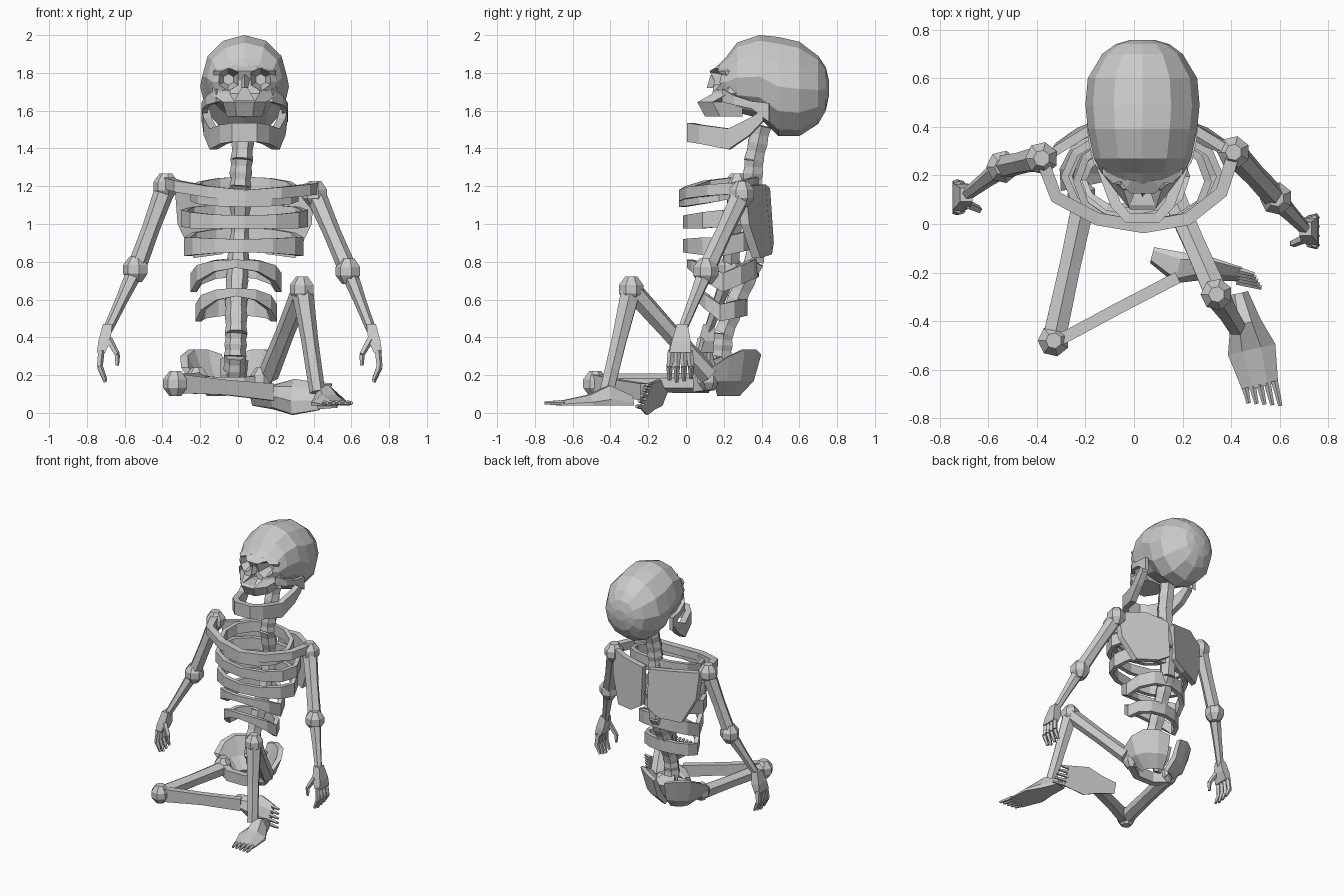
import bpy, bmesh
from math import cos, sin, pi, radians
from mathutils import Vector as V

if "Cube" in bpy.data.objects:
    bpy.data.objects.remove(bpy.data.objects["Cube"])


def loft(name, rings, closed=False):
    """Skin a list of equal-sized point rings; cap the ends unless closed."""
    bm = bmesh.new()
    vs = [[bm.verts.new(p) for p in r] for r in rings]
    n = len(vs[0])
    for a, b in zip(vs, vs[1:] + vs[:1]) if closed else zip(vs, vs[1:]):
        for i in range(n):
            j = (i + 1) % n
            bm.faces.new((a[i], a[j], b[j], b[i]))
    if not closed:
        bm.faces.new(vs[0])
        bm.faces.new(vs[-1])
    bmesh.ops.recalc_face_normals(bm, faces=bm.faces[:])
    me = bpy.data.meshes.new(name)
    bm.to_mesh(me)
    bm.free()
    ob = bpy.data.objects.new(name, me)
    bpy.context.collection.objects.link(ob)
    return ob


def bone(name, a, b, radii, n=6):
    """Round bone from a to b, radii spread evenly along it."""
    a, b = V(a), V(b)
    d = (b - a).normalized()
    u = d.cross(V((0, 1, 0)) if abs(d.y) < .9 else V((1, 0, 0))).normalized()
    w = d.cross(u)
    k = len(radii) - 1
    return loft(name, [[a.lerp(b, i / k) + (u * cos(2 * pi * j / n) + w * sin(2 * pi * j / n)) * r
                        for j in range(n)] for i, r in enumerate(radii)])


def joint(name, c, r):
    """Faceted knob."""
    bone(name, V(c) - V((0, 0, r)), V(c) + V((0, 0, r)), (r * .5, r, r, r * .5), 7)


def band(name, pts, t, heights, closed=False):
    """Upright strip along a path, t = half thickness, heights = half heights."""
    pts = [V(p) for p in pts]
    n, rings = len(pts), []
    for i, p in enumerate(pts):
        d = pts[(i + 1) % n] - pts[i - 1] if closed else pts[min(i + 1, n - 1)] - pts[max(i - 1, 0)]
        o = V((d.y, -d.x, 0)).normalized() * t
        h = V((0, 0, heights[i % len(heights)]))
        rings.append([p + o + h, p + o - h, p - o - h, p - o + h])
    return loft(name, rings, closed)


# Skull: cranium as a loft from forehead to back
CX = .035
cran = []
for y, lo, hi, w in ((.16, 1.68, 1.83, .12), (.21, 1.62, 1.88, .17), (.27, 1.59, 1.96, .2),
                     (.39, 1.56, 2.0, .225), (.49, 1.465, 1.99, .235), (.60, 1.465, 1.965, .225),
                     (.70, 1.53, 1.89, .165), (.74, 1.60, 1.83, .11), (.757, 1.68, 1.76, .05)):
    cran.append([V((CX + w * cos(2 * pi * i / 12), y, (lo + hi) / 2 + (hi - lo) / 2 * sin(2 * pi * i / 12)))
                 for i in range(12)])
cranium = loft("cranium", cran)

# Face block from brow down to the upper jaw
face = loft("face", [[(CX + x, y, z) for x, y in ((-w, .30), (-w, yf + .08), (-w * .45, yf),
                                                 (w * .45, yf), (w, yf + .08), (w, .30))]
                     for z, yf, w in ((1.84, .175, .12), (1.81, .125, .165), (1.76, .15, .16),
                                      (1.69, .14, .175), (1.645, .06, .115), (1.57, .10, .095))])

# Eye sockets and nose opening cut into the face
cutters = [bone("eye_socket", (CX + s * .095, .05, 1.77), (CX + s * .085, .25, 1.765), (.072, .065, .03), 6)
           for s in (-1, 1)]
cutters.append(loft("nose_opening", [[(CX - .05, y, 1.655), (CX + .05, y, 1.655), (CX, y, 1.745)]
                                     for y in (0, .22)]))
for ob in (cranium, face):
    for c in cutters:
        m = ob.modifiers.new("cut", "BOOLEAN")
        m.operation, m.solver, m.object = "DIFFERENCE", "EXACT", c
    ev = ob.evaluated_get(bpy.context.evaluated_depsgraph_get())
    me = bpy.data.meshes.new_from_object(ev)
    ob.modifiers.clear()
    ob.data = me
for c in cutters:
    bpy.data.objects.remove(c)
loft("nasal_bone", [[(CX - .035, .16, 1.79), (CX + .035, .16, 1.79), (CX, .13, 1.79)],
                    [(CX - .03, .17, 1.72), (CX + .03, .17, 1.72), (CX, .11, 1.72)]])

# Cheek arches and lower jaw
for s in (-1, 1):
    band("cheek_arch", [(CX + s * x, y, z) for x, y, z in
                        ((.14, .20, 1.68), (.19, .26, 1.655), (.21, .35, 1.63), (.215, .44, 1.59))],
         .014, (.035, .025, .02, .05))
jaw = [(.205, .41, 1.575), (.195, .34, 1.515), (.165, .23, 1.45), (.11, .08, 1.475), (.06, .025, 1.485)]
band("lower_jaw", [(CX + x, y, z) for x, y, z in jaw] + [(CX - x, y, z) for x, y, z in jaw[::-1]],
     .022, (.03, .045, .055, .05, .05, .05, .05, .055, .045, .03))

# Spine: vertebrae along a bent path
path = [V(p) for p in ((.03, .40, 1.52), (.02, .36, 1.34), (.01, .35, 1.2), (.01, .39, 1.0), (0, .36, .8),
                       (-.01, .27, .6), (-.01, .20, .42), (-.015, .19, .3), (-.02, .24, .17))]
for i, (a, b) in enumerate(zip(path, path[1:])):
    for j in (0, .5):
        bone("vertebra", a.lerp(b, j), a.lerp(b, j + .5), (.06, .054, .06), 6)

# Ribs: centre x, half width, front y, back y, z at front / side / back, half height, front half height
for cx, hx, yf, yb, zf, zs, zb, h, hf in ((.035, .27, -.02, .37, 1.13, 1.16, 1.21, .04, .04),
                                          (.035, .32, 0, .39, 1.01, 1.03, 1.06, .045, .035),
                                          (.03, .30, 0, .39, .885, .88, .93, .05, .035),
                                          (-.01, .225, .02, .37, .79, .69, .77, .05, .022),
                                          (-.01, .20, .05, .31, .64, .53, .56, .045, .022)):
    pts, hs = [], []
    for i in range(12):
        c, s = -cos(2 * pi * i / 12), sin(2 * pi * i / 12)
        pts.append((cx + hx * s, (yf + yb) / 2 + (yb - yf) / 2 * c, zs + abs(c) * ((zf if c < 0 else zb) - zs)))
        hs.append(h + max(0, -c) ** 2 * (hf - h))
    band("rib", pts, .016, hs, True)

# Collar bones and shoulder blades
band("collar_bone", [(-.38, .27, 1.22), (-.32, .11, 1.2), (-.15, .02, 1.17), (.04, -.012, 1.15),
                     (.22, .02, 1.165), (.36, .13, 1.18), (.41, .29, 1.19)], .026, (.03,))
for s in (-1, 1):
    plate = [(.025, .40, 1.19), (.2, .375, 1.21), (.37, .27, 1.2), (.355, .29, 1.0),
             (.27, .35, .82), (.12, .41, .84), (.025, .42, .90)]
    loft("shoulder_blade", [[V((CX + s * x, y + o, z)) for x, y, z in plate] for o in (0, .045)])


# Hand: palm, four curled fingers and a thumb
def hand(side, wrist, s):
    w = V(wrist)
    k = w + V((s * .035, -.01, -.12))
    loft(side + "_palm", [[c + V((x, y, 0)) for x, y in ((-tx, -ty), (tx, -ty), (tx, ty), (-tx, ty))]
                          for c, tx, ty in ((w + V((0, 0, .03)), .025, .028), (w.lerp(k, .5), .032, .05),
                                            (k, .022, .058))])
    for i in range(4):
        a = k + V((0, (i - 1.5) * .032, .01))
        b = a + V((s * .008, (i - 1.5) * .006, -.085))
        c = b + V((-s * .03, 0, -.085 + .012 * abs(i - 1.2)))
        bone(side + "_finger", a, b, (.019, .017), 5)
        bone(side + "_fingertip", b, c, (.018, .01), 5)
    a = w + V((-s * .005, -.04, -.05))
    b = a + V((-s * .045, -.02, -.08))
    bone(side + "_thumb", a, b, (.02, .016), 5)
    bone(side + "_thumb_tip", b, b + V((0, 0, -.06)), (.016, .01), 5)


# Arms
for side, s, sh, el, wr in (("right", -1, (-.38, .27, 1.2), (-.54, .235, .76), (-.69, .12, .44)),
                            ("left", 1, (.41, .295, 1.16), (.585, .105, .75), (.705, -.02, .44))):
    joint(side + "_shoulder", sh, .068)
    bone(side + "_upper_arm", sh, el, (.055, .047, .05))
    joint(side + "_elbow", el, .068)
    bone(side + "_forearm", el, wr, (.045, .033, .026))
    hand(side, wr, s)

# Pelvis: flared hip wings dropping to the front, front bar and tail base
PX = -.045
for s in (-1, 1):
    rings = []
    for a, f in ((80, .31), (60, .335), (35, .335), (10, .30), (-15, .24)):
        c, d = s * cos(radians(a)), sin(radians(a))
        rings.append([V((PX + r * c, .19 + .8 * r * d, z)) for r, z in
                      ((.265, f), (.215, .17), (.12, .09), (.09, .12), (.17, .2), (.225, f))])
    loft("hip_wing", rings)
    joint("hip_socket", (PX + s * .17, .12, .18), .06)
band("pelvis_front", [(PX - .18, .13, .16), (PX - .07, .06, .15), (PX + .07, .06, .15), (PX + .18, .13, .16)],
     .025, (.04,))
bone("tail_base", (-.02, .28, .28), (-.03, .22, .1), (.075, .07, .03))

# Legs; the folded shin is flat and upright
for side, hip, knee in (("right", (-.2, .12, .16), (-.33, -.48, .155)), ("left", (.16, .12, .2), (.34, -.29, .655))):
    bone(side + "_thigh", hip, knee, (.055, .05, .055))
    joint(side + "_knee", knee, .066)
band("right_shin", [(-.32, -.485, .155), (-.07, -.35, .135), (.18, -.22, .11)], .024, (.05, .04, .045))
bone("left_shin", (.34, -.29, .655), (.42, -.42, .11), (.058, .045, .042))


# Foot: wedge body with five toes, u = direction off the sole
def foot(side, heel, ball, u, flip):
    heel, ball, u = V(heel), V(ball), V(u)
    d = (ball - heel).normalized()
    w = d.cross(u).normalized()
    u = w.cross(d)
    loft(side + "_foot", [[heel.lerp(ball, t) + w * x * hw + u * z * h for x, z in
                           ((-1, 0), (1, 0), (1, .3), (.4, 1), (-.4, 1), (-1, .3))]
                          for t, hw, h in ((0, .04, .05), (.32, .065, .105), (.6, .1, .055), (1, .075, .022))])
    for i in range(5):
        a = ball + w * (i - 2) * .031 + u * .012 - d * .01
        big = i if flip else 4 - i
        bone(side + "_toe", a, a + d * (.105 - .01 * big), (.015, .009), 5)


foot("left", (.43, -.285, .04), (.52, -.67, .04), (0, 0, 1), True)
foot("right", (.08, -.11, .075), (.44, -.205, .085), (-.25, -.85, .35), False)
